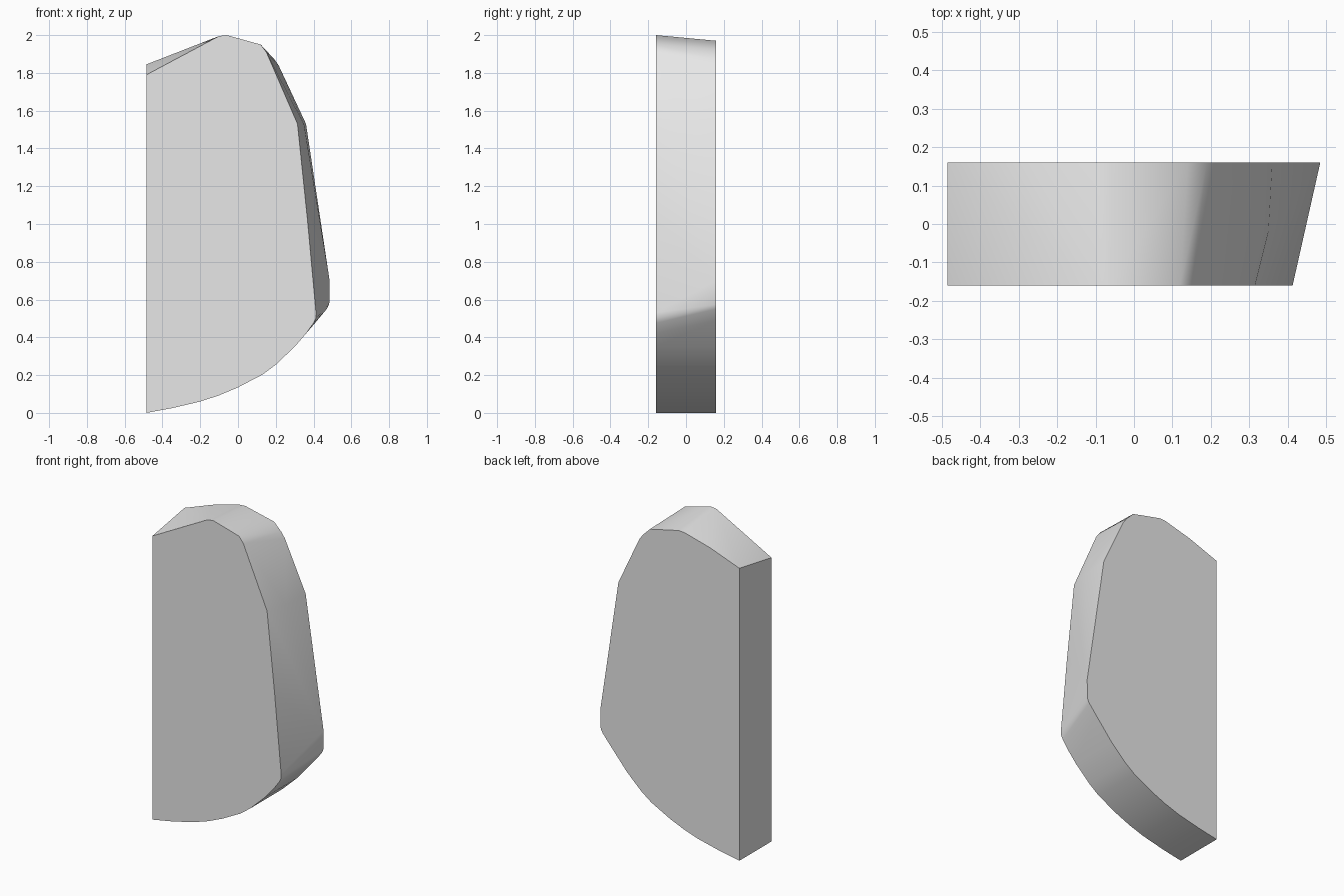
import bpy
import bmesh
import math

cube = bpy.data.objects.get("Cube")
if cube:
    bpy.data.objects.remove(cube, do_unlink=True)

HALF_WIDTH = 0.485
HALF_DEPTH = 0.16

# Shared curved underside, as (x, z)
underside = [(-HALF_WIDTH, 0), (-0.35, 0.025), (-0.2, 0.06), (-0.1, 0.093),
             (0, 0.135), (0.13, 0.203), (0.2, 0.255), (0.3, 0.35), (0.36, 0.42)]

# Upper outlines of the narrower front and the wider back
front_outline = [(0.4, 0.475), (0.412, 0.5), (0.413, 0.53), (0.368, 1.02), (0.315, 1.53),
                 (0.15, 1.91), (0.12, 1.95), (-0.06, 2), (-0.1, 1.995),
                 (-HALF_WIDTH, 1.79)]
back_outline = [(0.42, 0.49), (0.47, 0.55), (0.483, 0.575), (HALF_WIDTH, 0.7),
                (0.36, 1.53), (0.215, 1.84), (0.19, 1.875), (0.14, 1.925),
                (-0.06, 1.97), (-0.1, 1.968), (-0.28, 1.92), (-HALF_WIDTH, 1.845)]

# Block wrapped around both outlines, with a slight knuckle on the curved side
bm = bmesh.new()
for y, outline in ((-HALF_DEPTH, front_outline), (HALF_DEPTH, back_outline)):
    for x, z in underside + outline:
        bm.verts.new((x, y, z))
bm.verts.new((0.35, -0.02, 1.525))
hull = bmesh.ops.convex_hull(bm, input=bm.verts[:])
unused = [v for v in bm.verts if not v.link_faces]
bmesh.ops.delete(bm, geom=unused, context='VERTS')

# Merge the flat faces into clean polygons
bmesh.ops.dissolve_limit(bm, angle_limit=math.radians(0.3),
                         verts=bm.verts[:], edges=bm.edges[:])
bmesh.ops.recalc_face_normals(bm, faces=bm.faces[:])

mesh = bpy.data.meshes.new("stone_block")
bm.to_mesh(mesh)
bm.free()
block = bpy.data.objects.new("stone_block", mesh)
bpy.context.collection.objects.link(block)

# Plain light grey
grey = bpy.data.materials.new("light_grey")
grey.use_nodes = True
colour = (0.8, 0.8, 0.8, 1)
grey.diffuse_color = colour
grey.node_tree.nodes["Principled BSDF"].inputs["Base Color"].default_value = colour
mesh.materials.append(grey)

# Smooth facets, sharp rims
bpy.ops.object.select_all(action='DESELECT')
block.select_set(True)
bpy.context.view_layer.objects.active = block
bpy.ops.object.shade_smooth_by_angle(angle=math.radians(30))
